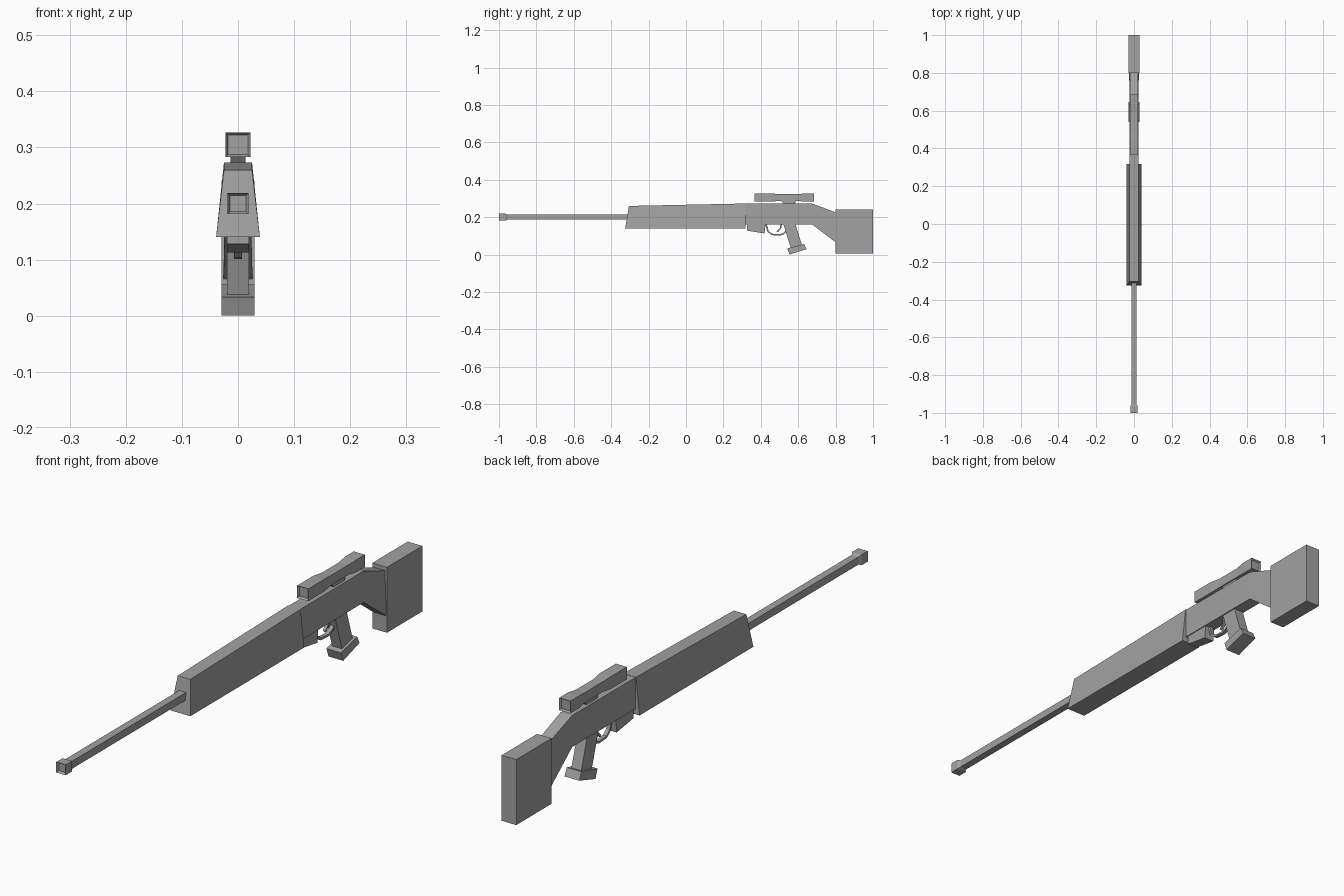
import bpy, bmesh, math

gray = bpy.data.materials.new("plain gray")
gray.diffuse_color = (0.36, 0.36, 0.36, 1)


def loft(name, sections):
    """Skin four-cornered sections (y1, z1, half1, y2, z2, half2), capped at both ends."""
    bm = bmesh.new()
    rings = []
    for y1, z1, w1, y2, z2, w2 in sections:
        corners = [(-w1, y1, z1), (w1, y1, z1), (w2, y2, z2), (-w2, y2, z2)]
        rings.append([bm.verts.new(c) for c in corners])
    for a, b in zip(rings, rings[1:]):
        for i in range(4):
            j = (i + 1) % 4
            bm.faces.new((a[i], a[j], b[j], b[i]))
    bm.faces.new(rings[0])
    bm.faces.new(rings[-1])
    bmesh.ops.recalc_face_normals(bm, faces=bm.faces)
    mesh = bpy.data.meshes.new(name)
    bm.to_mesh(mesh)
    bm.free()
    mesh.materials.append(gray)
    obj = bpy.data.objects.new(name, mesh)
    bpy.context.collection.objects.link(obj)
    return obj


def tube(name, zc, stations):
    """Square tube along y from (y, half size) stations."""
    return loft(name, [(y, zc - h, h, y, zc + h, h) for y, h in stations])


def ribbon(name, path, half, thick):
    """Thin bent strip following a y-z path."""
    sections = []
    for i, (y, z) in enumerate(path):
        a, b = path[max(i - 1, 0)], path[min(i + 1, len(path) - 1)]
        dy, dz = b[0] - a[0], b[1] - a[1]
        n = math.hypot(dy, dz)
        oy, oz = -dz / n * thick / 2, dy / n * thick / 2
        sections.append((y - oy, z - oz, half, y + oy, z + oz, half))
    return loft(name, sections)


# Barrel and recessed muzzle
tube("barrel", 0.2, [(-0.97, 0.0135), (-0.28, 0.0135)])
tube("muzzle", 0.2, [(-0.992, 0.014), (-1.0, 0.0187), (-0.965, 0.0187), (-0.955, 0.0135)])

# Tapered fore-end with a raked front
loft("fore_end", [(-0.325, 0.14, 0.039, -0.305, 0.26, 0.025),
                  (0.318, 0.14, 0.039, 0.318, 0.273, 0.025)])

# Receiver bending down into the stock neck
loft("receiver", [(0.30, 0.16, 0.0235, 0.30, 0.272, 0.0235),
                  (0.676, 0.16, 0.0235, 0.676, 0.272, 0.0225),
                  (0.802, 0.064, 0.026, 0.802, 0.225, 0.021)])

# Shoulder stock
loft("stock", [(0.8, 0.006, 0.029, 0.8, 0.24, 0.029),
               (1.0, 0.006, 0.029, 1.0, 0.24, 0.029)])

# Magazine
loft("magazine", [(0.325, 0.128, 0.02, 0.325, 0.17, 0.02),
                  (0.42, 0.113, 0.02, 0.426, 0.17, 0.02)])

# Slanted grip and its foot
loft("grip", [(0.518, 0.17, 0.0195, 0.583, 0.17, 0.0195),
              (0.562, 0.03, 0.0195, 0.622, 0.045, 0.0195)])
loft("grip_foot", [(0.553, 0.0, 0.029, 0.541, 0.033, 0.029),
                   (0.645, 0.029, 0.029, 0.632, 0.056, 0.029)])

# Trigger and guard
ribbon("trigger_guard", [(0.428, 0.162), (0.438, 0.125), (0.458, 0.108), (0.50, 0.105),
                         (0.522, 0.112), (0.538, 0.128)], 0.007, 0.008)
ribbon("trigger", [(0.51, 0.165), (0.505, 0.14), (0.488, 0.122)], 0.005, 0.008)

# Scope with flared, recessed ends, and its mount
tube("scope", 0.305, [(0.373, 0.0175), (0.365, 0.022), (0.455, 0.022), (0.50, 0.018),
                      (0.595, 0.018), (0.635, 0.022), (0.685, 0.022), (0.678, 0.0175)])
loft("scope_mount", [(0.525, 0.268, 0.0135, 0.508, 0.29, 0.0135),
                     (0.578, 0.268, 0.0135, 0.592, 0.29, 0.0135)])
